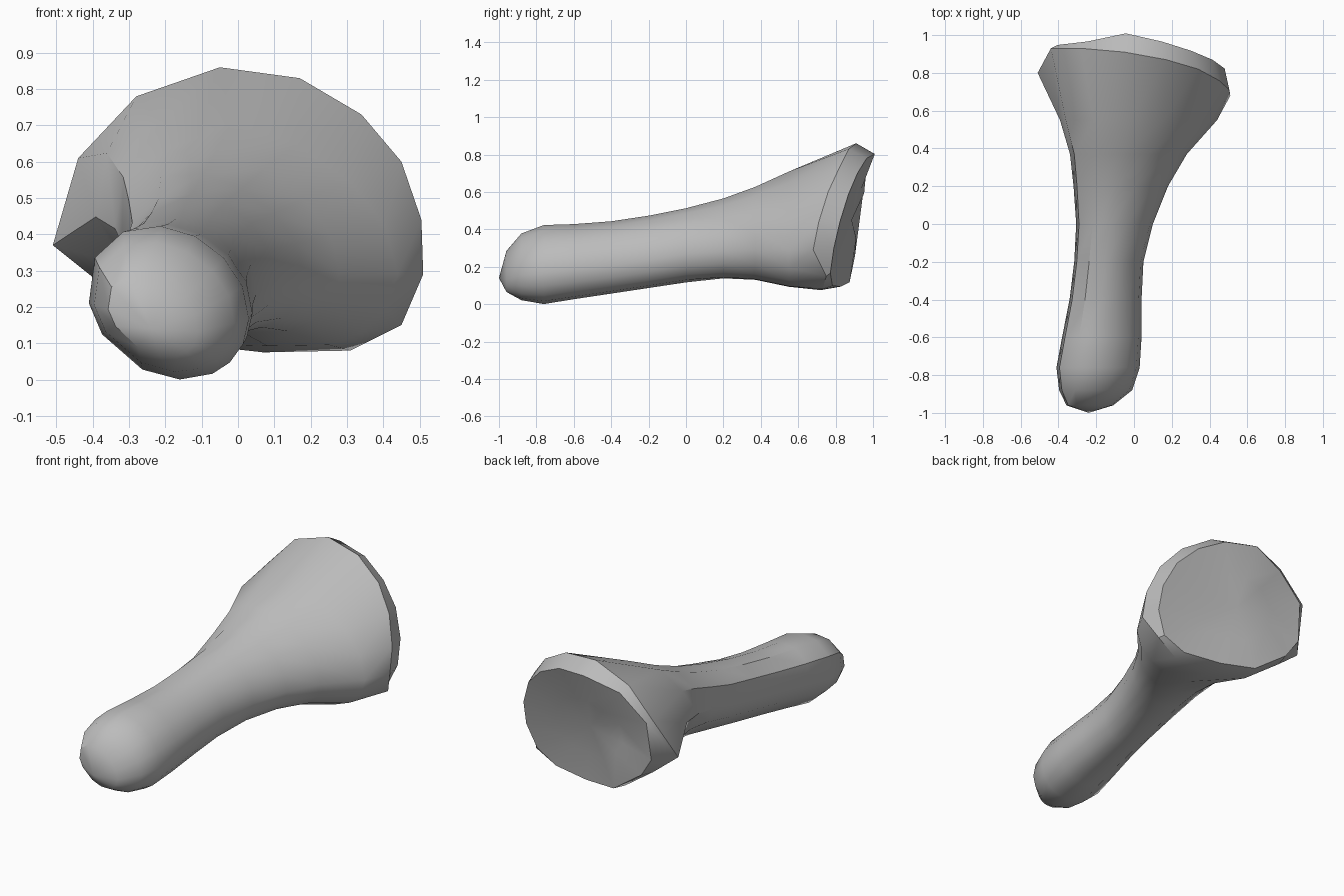
import bpy
import bmesh
from math import atan2, cos, sin, radians
from mathutils import Vector

default = bpy.data.objects.get("Cube")
if default:
    bpy.data.objects.remove(default, do_unlink=True)

# Single matte grey
grey = bpy.data.materials.new("matte_grey")
grey.use_nodes = True
colour = (0.5, 0.5, 0.5, 1)
grey.diffuse_color = colour
shader = next(n for n in grey.node_tree.nodes if n.type == "BSDF_PRINCIPLED")
shader.inputs["Base Color"].default_value = colour
shader.inputs["Roughness"].default_value = 0.8

# Flared rim outline, clockwise from the top, with the pointed tip on one side
RIM = [Vector(p) for p in (
    (-.05, .91, .86), (.17, .87, .83), (.34, .82, .73), (.45, .76, .60),
    (.505, .71, .44), (.51, .68, .29), (.45, .75, .15), (.31, .73, .08),
    (.07, .72, .075), (-.15, .78, .10), (-.36, .82, .25), (-.51, .80, .37),
    (-.44, .93, .61), (-.28, .93, .78))]

# Shaft sections: y, left x, right x, bottom z, top z
SHAFT = (
    (-.96, -.36, -.11, .07, .28), (-.88, -.40, -.01, .025, .375),
    (-.76, -.415, .03, .004, .42), (-.6, -.385, .04, .03, .425),
    (-.4, -.345, .04, .06, .44), (-.2, -.32, .05, .09, .47),
    (0, -.31, .10, .12, .51), (.2, -.325, .18, .145, .56),
    (.37, -.345, .28, .14, .62), (.55, -.40, .44, .105, .70))

CENTRE = Vector((0, .84, .45))


def shaft_ring(section):
    """Leaning oval ring whose points line up with those of the rim."""
    y, left, right, bottom, top = section
    lean = .04 + .12 * max(0, y)
    points = []
    for p in RIM:
        angle = atan2((p.z - CENTRE.z) / .4, p.x / .51)
        x = (left + right) / 2 + (right - left) / 2 * cos(angle)
        z = (bottom + top) / 2 + (top - bottom) / 2 * sin(angle)
        points.append(Vector((x, y, z - lean * cos(angle))))
    return points


def end_plane(x, z):
    """Depth of the slanted end face, which folds forward beside the tip."""
    depth = .82 - .2 * x + .225 * z
    return min(depth, .87 + .13 * z) if x < -.2 else depth


def end_ring(scale, sink):
    """Rim outline shrunk onto the slanted end face and sunk into it."""
    points = []
    for p in RIM:
        size = scale - .25 * max(0, p.z - .5)
        x = max(p.x * size, -.44 * scale)
        z = CENTRE.z + (p.z - CENTRE.z) * size
        points.append(Vector((x, end_plane(x, z) - sink, z)))
    return points


# Loft the knob, shaft, flare and dished end face
rings = [shaft_ring(s) for s in SHAFT] + [RIM, end_ring(.95, 0), end_ring(.5, .025)]
bm = bmesh.new()
loops = [[bm.verts.new(p) for p in ring] for ring in rings]
count = len(RIM)
for a, b in zip(loops, loops[1:]):
    for i in range(count):
        j = (i + 1) % count
        bm.faces.new((a[i], a[j], b[j], b[i]))


def close(loop, point):
    """Close an open end with a fan of triangles."""
    apex = bm.verts.new(point)
    for i in range(count):
        bm.faces.new((loop[i], loop[(i + 1) % count], apex))


close(loops[0], (-.24, -1, .14))
close(loops[-1], (0, end_plane(0, CENTRE.z) - .035, CENTRE.z))
bmesh.ops.recalc_face_normals(bm, faces=bm.faces)

mesh = bpy.data.meshes.new("flared_shaft")
bm.to_mesh(mesh)
bm.free()
mesh.materials.append(grey)
shaft = bpy.data.objects.new("flared_shaft", mesh)
bpy.context.collection.objects.link(shaft)

# Smooth sides with a crisp rim
bpy.context.view_layer.objects.active = shaft
shaft.select_set(True)
bpy.ops.object.shade_smooth_by_angle(angle=radians(35))
